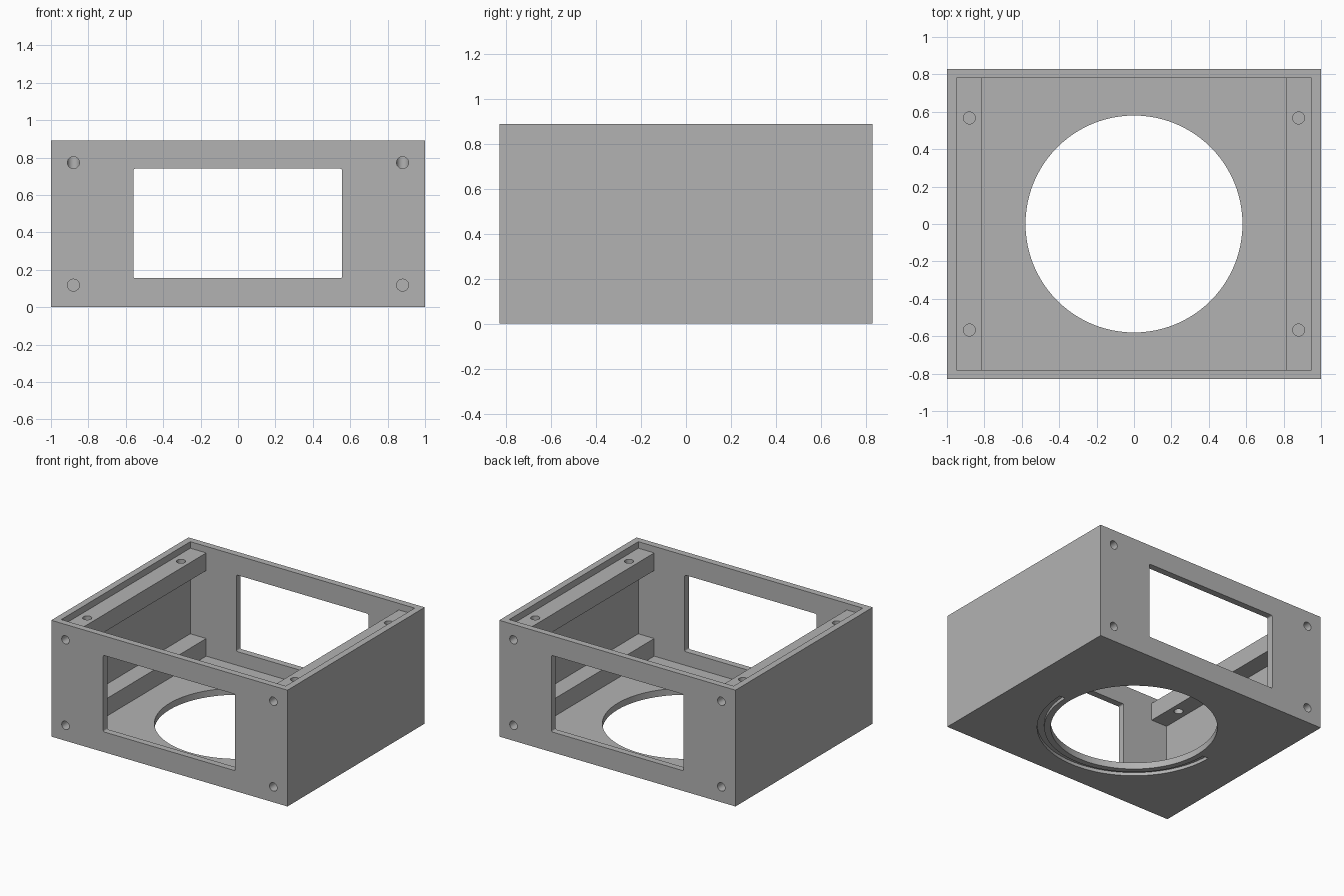
import bpy
import bmesh
from math import cos, sin, pi

if "Cube" in bpy.data.objects:
    bpy.data.objects.remove(bpy.data.objects["Cube"])

# Overall sizes
HALF_X, HALF_Y, HEIGHT = 1.0, 0.83, 0.89
WALL, RAIL = 0.05, 0.135
DRILL_R, DRILL_X, DRILL_Y = 0.032, 0.88, 0.567

grey = bpy.data.materials.new("plain_grey")
grey.use_nodes = True
colour = (0.45, 0.45, 0.45, 1)
grey.diffuse_color = colour
grey.node_tree.nodes["Principled BSDF"].inputs["Base Color"].default_value = colour


def arc(radius, start, end, steps, cx=0, cy=0):
    return [(cx + radius * cos(start + (end - start) * i / steps),
             cy + radius * sin(start + (end - start) * i / steps))
            for i in range(steps + 1)]


def circle(radius, steps, cx=0, cy=0):
    return arc(radius, 0, 2 * pi, steps, cx, cy)[:-1]


def rectangle(x0, x1, y0, y1):
    return [(x0, y0), (x1, y0), (x1, y1), (x0, y1)]


def prism(name, outline, axis, lo, hi):
    """Extrude a closed 2D outline along the Y or Z axis."""
    bm = bmesh.new()
    place = (lambda a, b: (a, lo, b)) if axis == "Y" else (lambda a, b: (a, b, lo))
    face = bm.faces.new([bm.verts.new(place(a, b)) for a, b in outline])
    moved = bmesh.ops.extrude_face_region(bm, geom=[face])["geom"]
    shift = (0, hi - lo, 0) if axis == "Y" else (0, 0, hi - lo)
    bmesh.ops.translate(bm, vec=shift,
                        verts=[v for v in moved if isinstance(v, bmesh.types.BMVert)])
    bmesh.ops.recalc_face_normals(bm, faces=bm.faces)
    mesh = bpy.data.meshes.new(name)
    bm.to_mesh(mesh)
    bm.free()
    mesh.materials.append(grey)
    obj = bpy.data.objects.new(name, mesh)
    bpy.context.collection.objects.link(obj)
    return obj


def cut(target, outline, axis, lo, hi):
    cutter = prism("cutter", outline, axis, lo, hi)
    cutter.hide_render = True
    mod = target.modifiers.new("cut", "BOOLEAN")
    mod.operation = "DIFFERENCE"
    mod.solver = "EXACT"
    mod.object = cutter
    bpy.context.view_layer.objects.active = target
    bpy.ops.object.modifier_apply(modifier=mod.name)
    bpy.data.objects.remove(cutter)


# Solid block
body = prism("enclosure_body", rectangle(-HALF_X, HALF_X, -HALF_Y, HALF_Y), "Z", 0, HEIGHT)

# Open cavity that leaves the floor, the walls and four mounting rails
wide = HALF_X - WALL
narrow = wide - RAIL
low_top = WALL + RAIL
high_top = HEIGHT - WALL
high_base = high_top - RAIL
right_half = [(narrow, WALL), (narrow, low_top), (wide, low_top), (wide, high_base),
              (narrow, high_base), (narrow, high_top), (wide, high_top), (wide, HEIGHT + 0.1)]
cavity = right_half + [(-x, z) for x, z in reversed(right_half)]
cut(body, cavity, "Y", -HALF_Y + WALL, HALF_Y - WALL)

# Rounded windows through the front and back walls
window = []
for i, (x, z) in enumerate([(0.547, 0.73), (-0.55, 0.73), (-0.55, 0.165), (0.547, 0.165)]):
    window += arc(0.01, i * pi / 2, (i + 1) * pi / 2, 4, x, z)
cut(body, window, "Y", -1, 1)

# Round floor opening and the shallow half-ring groove under it
cut(body, circle(0.58, 96), "Z", -0.1, 0.12)
groove = arc(0.674, pi, 2 * pi, 48) + arc(0.625, 2 * pi, pi, 48)
cut(body, groove, "Z", -0.1, WALL / 2)

# Screw holes: upright in the upper rails, lengthwise in every rail end
for sx in (-1, 1):
    for sy in (-1, 1):
        cut(body, circle(DRILL_R, 32, sx * DRILL_X, sy * DRILL_Y), "Z",
            high_base - 0.05, HEIGHT + 0.1)
        for z in (WALL + RAIL / 2, high_top - RAIL / 2):
            ends = sorted((sy * DRILL_Y, sy * 0.95))
            cut(body, circle(DRILL_R, 32, sx * DRILL_X, z), "Y", *ends)

# Smooth round walls, crisp edges
bpy.ops.object.select_all(action="DESELECT")
body.select_set(True)
bpy.context.view_layer.objects.active = body
bpy.ops.object.shade_smooth_by_angle(angle=pi / 6)
